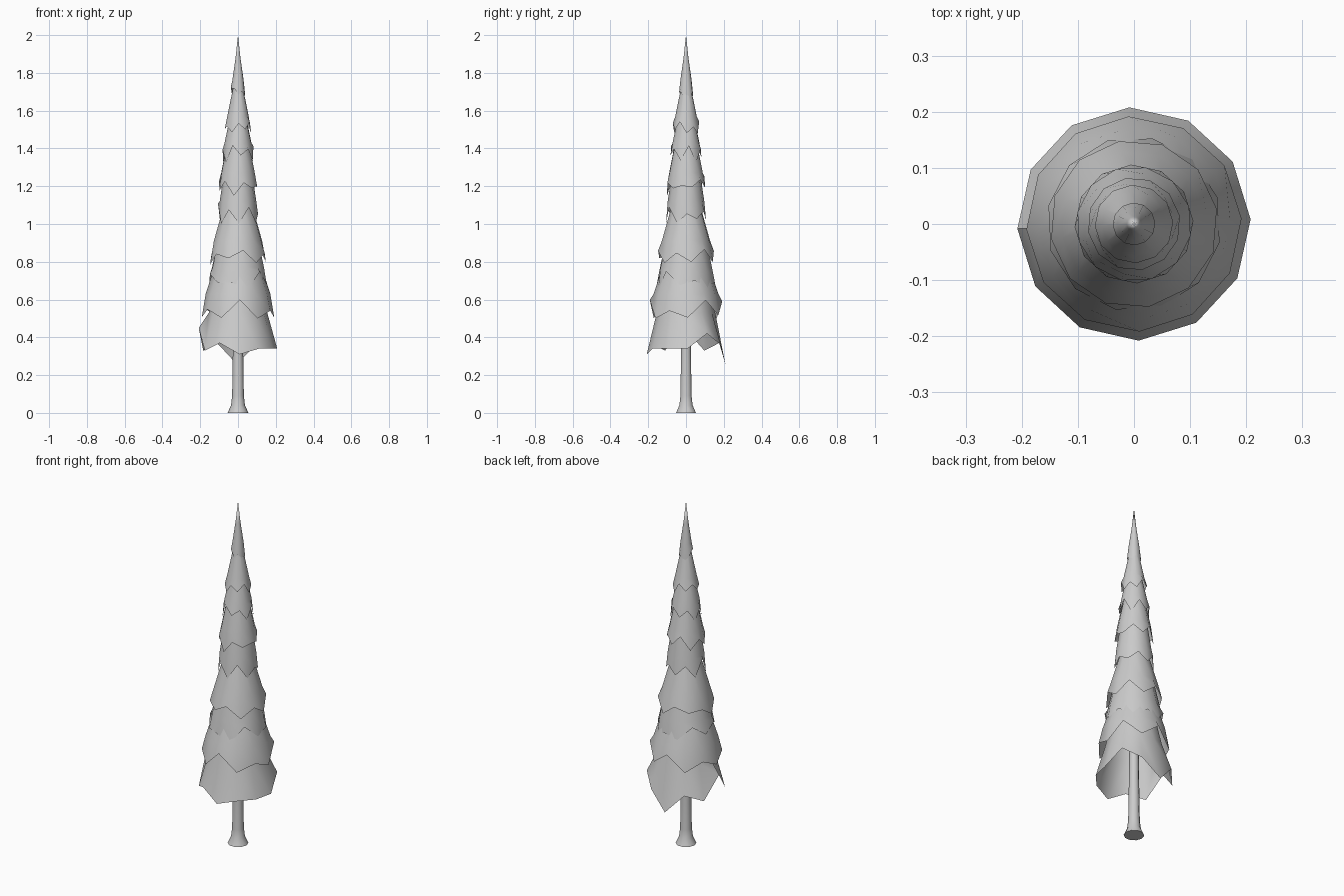
import bpy, bmesh, math, random

cube = bpy.data.objects.get("Cube")
if cube:
    bpy.data.objects.remove(cube, do_unlink=True)

random.seed(4)
SIDES = 12

grey = bpy.data.materials.new("plain_grey")
grey.use_nodes = True
grey.diffuse_color = (0.6, 0.6, 0.6, 1)
grey.node_tree.nodes["Principled BSDF"].inputs["Base Color"].default_value = (0.6, 0.6, 0.6, 1)


def lathe(name, rings, sides, turn=0.0, hem=None, cap=False):
    """Join rings of (radius, height); hem gives the last ring its own heights."""
    bm = bmesh.new()
    loops = []
    for k, (r, z) in enumerate(rings):
        loop = []
        for i in range(sides):
            a = turn + 2 * math.pi * i / sides
            h = hem[i] if hem and k == len(rings) - 1 else z
            loop.append(bm.verts.new((r * math.cos(a), r * math.sin(a), h)))
        loops.append(loop)
    for upper, lower in zip(loops, loops[1:]):
        for i in range(sides):
            j = (i + 1) % sides
            bm.faces.new((upper[i], lower[i], lower[j], upper[j]))
    if cap:
        bm.faces.new(list(reversed(loops[-1])))
    bmesh.ops.remove_doubles(bm, verts=bm.verts, dist=0.0005)
    mesh = bpy.data.meshes.new(name)
    bm.to_mesh(mesh)
    bm.free()
    mesh.materials.append(grey)
    obj = bpy.data.objects.new(name, mesh)
    bpy.context.collection.objects.link(obj)
    bpy.ops.object.select_all(action="DESELECT")
    obj.select_set(True)
    bpy.context.view_layer.objects.active = obj
    bpy.ops.object.shade_smooth_by_angle(angle=math.radians(50))


# Trunk with a flared foot
lathe("trunk", [(0.022, 0.8), (0.027, 0.35), (0.031, 0.09), (0.037, 0.04), (0.055, 0)],
      10, cap=True)

# Treetop spire
hem = [1.70 + random.uniform(-0.03, 0.03) for i in range(SIDES)]
lathe("treetop", [(0, 2.0), (0.013, 1.88), (0.03, 1.76), (0.038, 1.7)], SIDES, 0.05, hem)

# Overlapping skirts: top height, top radius, shoulder height, hem height, hem radius, jag
skirts = [
    (1.76, 0.018, 1.57, 1.51, 0.070, 0.03),
    (1.58, 0.040, 1.43, 1.37, 0.083, 0.04),
    (1.45, 0.055, 1.27, 1.20, 0.103, 0.05),
    (1.30, 0.070, 1.12, 1.05, 0.106, 0.05),
    (1.12, 0.070, 0.91, 0.83, 0.150, 0.04),
    (0.98, 0.095, 0.77, 0.69, 0.156, 0.05),
    (0.82, 0.110, 0.63, 0.54, 0.192, 0.05),
]
for n, (top, r0, mid, low, r1, jag) in enumerate(skirts):
    hem = [low + jag * (0.6 if (i + n) % 2 else -0.6) + random.uniform(-jag, jag) * 0.6
           for i in range(SIDES)]
    lathe(f"skirt_{n + 1}", [(r0, top), (r0 + (r1 - r0) * 0.75, mid), (r1, low)],
          SIDES, 0.05 + 0.13 * (n % 3), hem)

# Lowest skirt with its uneven hem
hem = [0.34, 0.42, 0.36, 0.26, 0.37, 0.33, 0.45, 0.33, 0.37, 0.31, 0.34, 0.34]
lathe("lowest_skirt", [(0.105, 0.75), (0.155, 0.53), (0.208, 0.36)], SIDES, 0.04, hem)
